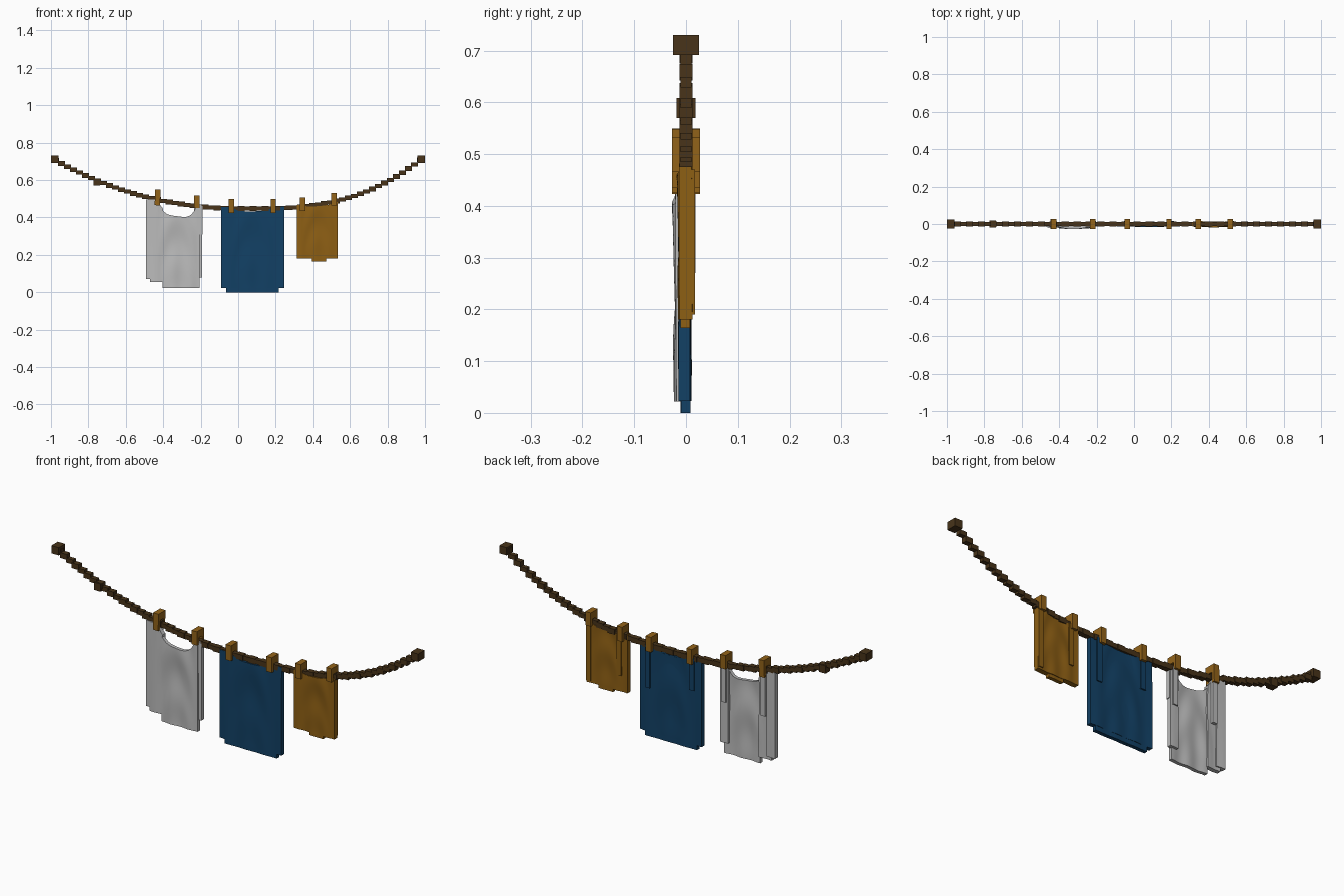
import bpy, bmesh, math
from mathutils import Matrix

if "Cube" in bpy.data.objects:
    bpy.data.objects.remove(bpy.data.objects["Cube"])


def material(name, rgb):
    m = bpy.data.materials.new(name)
    m.diffuse_color = (*rgb, 1)
    m.use_nodes = True
    m.node_tree.nodes["Principled BSDF"].inputs["Base Color"].default_value = m.diffuse_color
    return m


ROPE = material("dark brown rope", (0.065, 0.034, 0.010))
WOOD = material("ochre wood", (0.29, 0.125, 0.010))
WHITE = material("pale grey cloth", (0.50, 0.50, 0.50))
BLUE = material("deep blue cloth", (0.006, 0.052, 0.13))
OCHRE = material("ochre cloth", (0.27, 0.115, 0.007))


def finish(bm, name, mat, smooth=False):
    bmesh.ops.recalc_face_normals(bm, faces=bm.faces)
    me = bpy.data.meshes.new(name)
    bm.to_mesh(me)
    bm.free()
    me.materials.append(mat)
    ob = bpy.data.objects.new(name, me)
    bpy.context.collection.objects.link(ob)
    if smooth:
        bpy.ops.object.select_all(action='DESELECT')
        ob.select_set(True)
        bpy.context.view_layer.objects.active = ob
        bpy.ops.object.shade_smooth_by_angle(angle=math.radians(40))
    return ob


def add_box(bm, x0, x1, y0, y1, z0, z1):
    mat = (Matrix.Translation(((x0 + x1) / 2, (y0 + y1) / 2, (z0 + z1) / 2))
           @ Matrix.Diagonal((x1 - x0, y1 - y0, z1 - z0, 1)))
    return bmesh.ops.create_cube(bm, size=1, matrix=mat)["verts"]


def rope_z(x):
    d = x - 0.05
    return 0.447 + (0.325 * d ** 2.8 if d > 0 else 0.245 * (-d) ** 2.23)


# Rope: a sagging chain of overlapping blocks
bm = bmesh.new()
N = 62
for i in range(N):
    x = -0.975 + 1.95 * i / (N - 1)
    z = rope_z(x)
    h = 0.013 if i % 2 else 0.011
    add_box(bm, x - 0.019, x + 0.019, -h, h, z - h, z + h)
finish(bm, "rope", ROPE)

# Knots at the ends and one along the rope
bm = bmesh.new()
for s in (-1, 1):
    add_box(bm, s * 0.98 - 0.02, s * 0.98 + 0.02, -0.025, 0.025, 0.692, 0.73)
add_box(bm, -0.773, -0.737, -0.018, 0.018, 0.57, 0.608)
finish(bm, "rope_knots", ROPE)


# Clothes pegs: two legs joined by a bridge, straddling the rope
def peg(name, x, z0, z1, tilt=0):
    bm = bmesh.new()
    w = 0.0145
    add_box(bm, x - w, x + w, -0.027, -0.012, z0, z1)
    add_box(bm, x - w, x + w, 0.012, 0.027, z0, z1)
    add_box(bm, x - w, x + w, -0.012, 0.012, z1 - 0.035, z1)
    bmesh.ops.rotate(bm, verts=bm.verts, cent=(x, 0, (z0 + z1) / 2),
                     matrix=Matrix.Rotation(tilt, 3, 'Y'))
    finish(bm, name, WOOD)


PEGS = [(-0.43, 0.465, 0.549, 0.03), (-0.22, 0.45, 0.518, 0),
        (-0.035, 0.423, 0.498, 0), (0.187, 0.425, 0.499, 0),
        (0.344, 0.435, 0.507, 0), (0.515, 0.465, 0.532, 0)]
for i, p in enumerate(PEGS):
    peg(f"peg_{i + 1}", *p)


# Cloth panel: top edge sags between two pegs, folds hang in swags
def cloth(name, mat, x0, x1, bottom, pl, pr, zl, zr, sag, y0, y1, fold):
    bm = bmesh.new()
    nx, nz = 36, 40
    bmesh.ops.create_grid(bm, x_segments=nx, y_segments=nz, size=0.5)
    mid, half = (pl + pr) / 2, (pr - pl) / 2
    for v in bm.verts:
        a, t = v.co.x + 0.5, 0.5 - v.co.y
        x = x0 + (x1 - x0) * a
        u = (x - mid) / half
        dip = max(0, 1 - u ** 4) * sag
        top = zl + (zr - zl) * min(1, max(0, (x - pl) / (pr - pl))) - dip
        z = top + (bottom - top) * t
        bowl = max(0, 1 - u * u)
        y = fold * math.sin(9 * t + 4.5 * bowl) * bowl * (1 - t) ** 0.7
        y += 0.4 * fold * math.sin(7 * u) * t
        v.co = (x, y0 + y, z)
    front = list(bm.faces)
    r = bmesh.ops.extrude_face_region(bm, geom=front)
    back = [g for g in r["geom"] if isinstance(g, bmesh.types.BMVert)]
    bmesh.ops.translate(bm, verts=back, vec=(0, y1 - y0, 0))
    finish(bm, name, mat, True)


# Pleats: narrow strips of cloth hanging under the pegs at the back
def pleats(name, mat, strips):
    bm = bmesh.new()
    for x, w, z0, z1, y0, y1 in strips:
        add_box(bm, x - w, x + w, y0, y1, z0, z1)
    finish(bm, name, mat)


# White shirt: main panel plus wider, shorter layers at both sides
w = (-0.43, -0.22, 0.495, 0.468)
cloth("shirt_body", WHITE, -0.403, -0.207, 0.022, *w, 0.075, -0.021, -0.004, 0.006)
cloth("shirt_left_inner", WHITE, -0.47, -0.40, 0.055, *w, 0.06, -0.017, 0.004, 0.004)
cloth("shirt_left_outer", WHITE, -0.492, -0.445, 0.072, *w, 0.0, -0.014, 0.010, 0.003)
cloth("shirt_right_outer", WHITE, -0.235, -0.192, 0.078, *w, 0.0, -0.012, 0.009, 0.003)
pleats("shirt_pleats", WHITE, [(-0.43, 0.012, 0.27, 0.48, 0.004, 0.018),
                               (-0.215, 0.012, 0.28, 0.46, 0.004, 0.016),
                               (-0.2, 0.011, 0.31, 0.46, -0.014, 0.006)])

# Blue towel: wide layer over a narrower, longer one
b = (-0.035, 0.187, 0.456, 0.458)
cloth("blue_towel", BLUE, -0.092, 0.245, 0.023, *b, 0.024, -0.013, 0.009, 0.004)
cloth("blue_towel_lining", BLUE, -0.065, 0.217, 0.0, *b, 0.03, -0.010, 0.008, 0.002)
pleats("blue_towel_pleats", BLUE, [(-0.04, 0.013, 0.29, 0.45, 0.004, 0.015),
                                   (0.2, 0.013, 0.24, 0.45, 0.004, 0.016)])

# Ochre cloth: small wide layer with a short tail
o = (0.344, 0.515, 0.467, 0.482)
cloth("ochre_cloth", OCHRE, 0.312, 0.535, 0.18, *o, 0.014, -0.014, 0.011, 0.004)
cloth("ochre_cloth_tail", OCHRE, 0.393, 0.472, 0.164, *o, 0.03, -0.010, 0.008, 0.002)
pleats("ochre_cloth_pleats", OCHRE, [(0.355, 0.012, 0.26, 0.46, 0.004, 0.017),
                                     (0.522, 0.012, 0.19, 0.47, 0.004, 0.017)])
